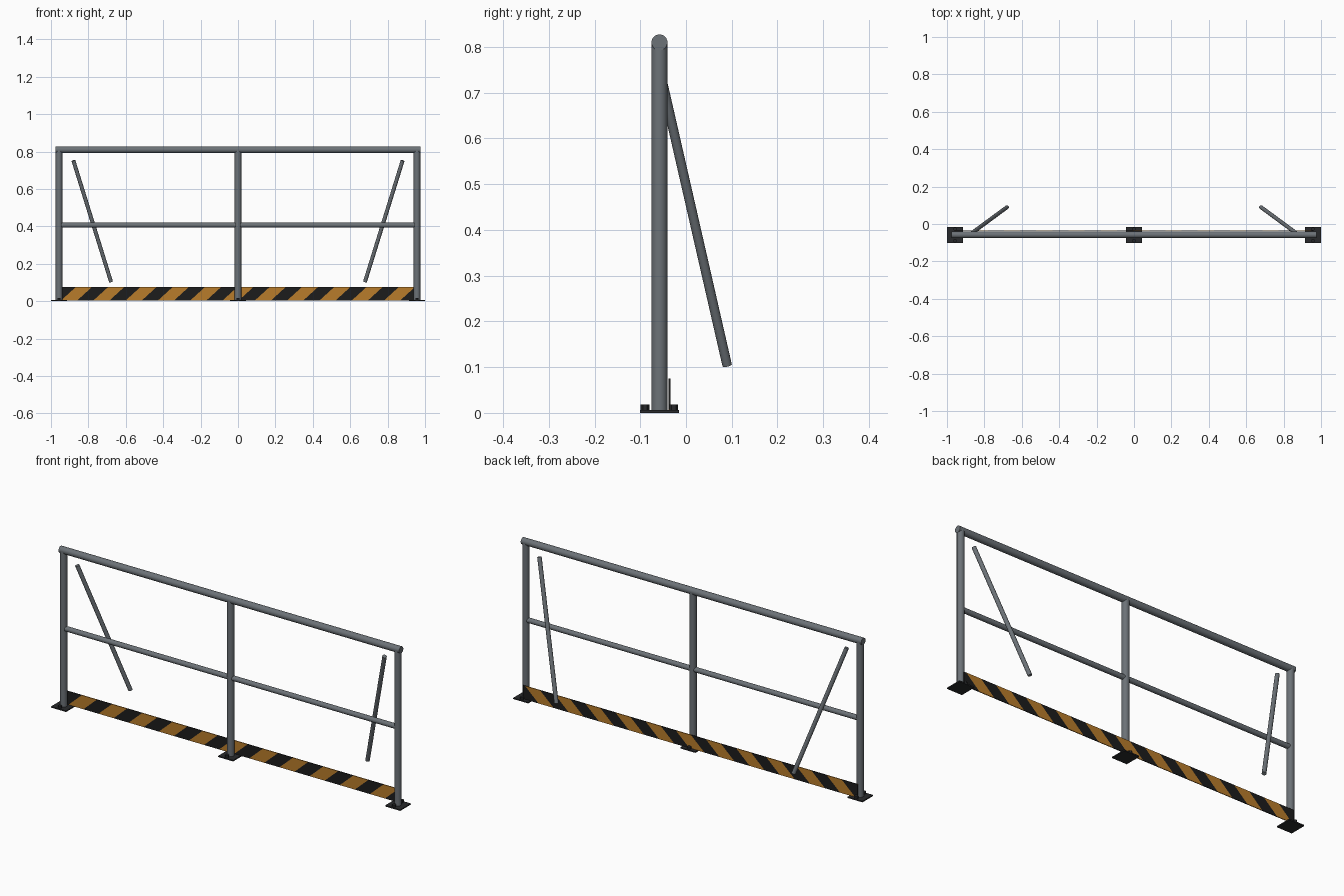
import bpy, bmesh, math
from mathutils import Vector

if "Cube" in bpy.data.objects:
    bpy.data.objects.remove(bpy.data.objects["Cube"])

Y = -0.058          # plane of the railing
POST_X = 0.957


def material(name, rgb):
    m = bpy.data.materials.new(name)
    m.diffuse_color = (*rgb, 1)
    m.use_nodes = True
    m.node_tree.nodes["Principled BSDF"].inputs["Base Color"].default_value = m.diffuse_color
    return m


STEEL = material("steel_grey", (0.15, 0.168, 0.185))
DARK = material("dark_base", (0.022, 0.023, 0.025))
YELLOW = material("hazard_yellow", (0.48, 0.2, 0.024))
BLACK = material("hazard_black", (0.012, 0.012, 0.012))


def tube(name, a, b, r, mat, sides=24):
    a, b = Vector(a), Vector(b)
    d = b - a
    bpy.ops.mesh.primitive_cylinder_add(vertices=sides, radius=r, depth=d.length,
                                        location=(a + b) / 2,
                                        rotation=d.to_track_quat('Z', 'Y').to_euler())
    o = bpy.context.object
    o.name = name
    o.data.materials.append(mat)
    if sides > 8:
        bpy.ops.object.shade_smooth_by_angle(angle=math.radians(40))
    return o


def box(name, lo, hi, mat):
    lo, hi = Vector(lo), Vector(hi)
    bpy.ops.mesh.primitive_cube_add(size=1, location=(lo + hi) / 2)
    o = bpy.context.object
    o.name = name
    o.scale = hi - lo
    bpy.ops.object.transform_apply(location=True, rotation=True, scale=True)
    o.data.materials.append(mat)
    return o


# Rails
tube("top_rail", (-0.975, Y, 0.81), (0.975, Y, 0.81), 0.0175, STEEL)
tube("middle_rail", (-POST_X, Y, 0.407), (POST_X, Y, 0.407), 0.013, STEEL)

# Posts with base plates and anchor bolts
for label, x in (("left", -POST_X), ("centre", 0), ("right", POST_X)):
    tube(label + "_post", (x, Y, 0.004), (x, Y, 0.81), 0.0175, STEEL)
    box(label + "_base_plate", (x - 0.043, Y - 0.043, 0), (x + 0.043, Y + 0.043, 0.006), DARK)
    for side, dy in (("front", -0.0315), ("back", 0.0315)):
        tube(f"{label}_{side}_bolt", (x, Y + dy, 0.004), (x, Y + dy, 0.018), 0.0095, DARK, 6)

# Diagonal braces
for label, s in (("left", -1), ("right", 1)):
    tube(label + "_brace", (s * 0.88, Y, 0.752), (s * 0.679, 0.09, 0.104), 0.0105, STEEL)

# Toe board, cut along slanted lines into hazard stripes
board = box("toe_board", (-POST_X, -0.038, 0.005), (POST_X, -0.034, 0.075), YELLOW)
board.data.materials.append(BLACK)
PERIOD, SLANT, MID_Z = 0.1727, 1.1, 0.04
bm = bmesh.new()
bm.from_mesh(board.data)
for k in range(-13, 14):
    bmesh.ops.bisect_plane(bm, geom=bm.verts[:] + bm.edges[:] + bm.faces[:],
                           plane_co=((k + 0.5) * PERIOD / 2, 0, MID_Z),
                           plane_no=Vector((1, 0, -SLANT)).normalized())
for f in bm.faces:
    c = f.calc_center_median()
    u = c.x - SLANT * (c.z - MID_Z)
    f.material_index = math.floor(u / (PERIOD / 2) + 0.5) % 2
bm.to_mesh(board.data)
bm.free()
